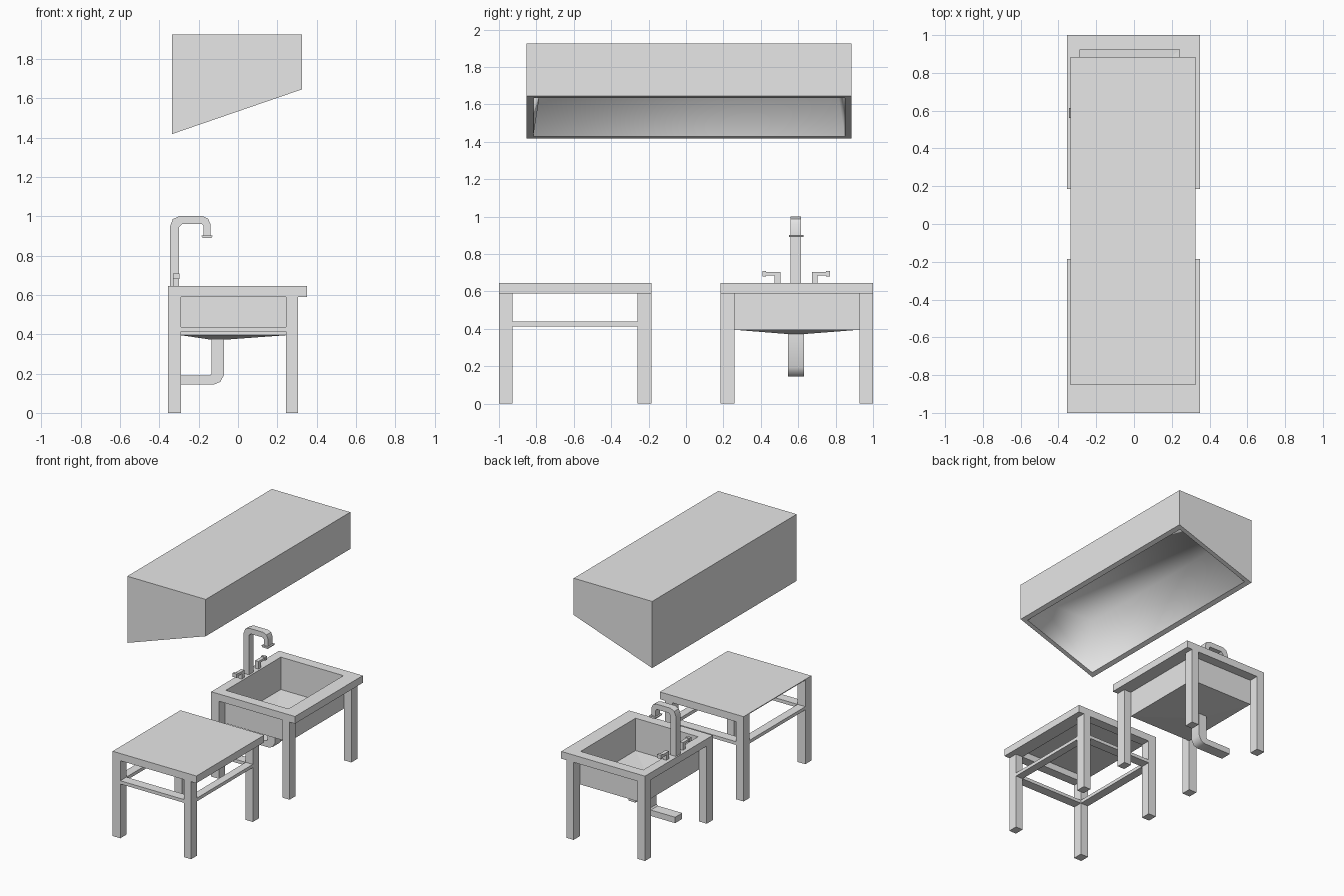
import bpy
import bmesh

cube = bpy.data.objects.get("Cube")
if cube:
    bpy.data.objects.remove(cube, do_unlink=True)

GREY = (0.8, 0.8, 0.8, 1)
mat = bpy.data.materials.new("plain_grey")
mat.use_nodes = True
mat.diffuse_color = GREY
mat.node_tree.nodes["Principled BSDF"].inputs["Base Color"].default_value = GREY


def finish(name, bm, smooth=False):
    bmesh.ops.recalc_face_normals(bm, faces=bm.faces)
    mesh = bpy.data.meshes.new(name)
    bm.to_mesh(mesh)
    bm.free()
    mesh.materials.append(mat)
    ob = bpy.data.objects.new(name, mesh)
    bpy.context.collection.objects.link(ob)
    if smooth:
        bpy.ops.object.select_all(action='DESELECT')
        ob.select_set(True)
        bpy.context.view_layer.objects.active = ob
        bpy.ops.object.shade_smooth_by_angle(angle=0.7)
    return ob


def add_box(bm, x, y, z):
    verts = bmesh.ops.create_cube(bm, size=1)["verts"]
    for v in verts:
        for i, (lo, hi) in enumerate((x, y, z)):
            v.co[i] = hi if v.co[i] > 0 else lo


def boxes(name, *dims):
    bm = bmesh.new()
    for d in dims:
        add_box(bm, *d)
    return finish(name, bm)


def prism(profile, y0, y1):
    """Closed x-z outline pulled along y."""
    bm = bmesh.new()
    face = bm.faces.new([bm.verts.new((x, y0, z)) for x, z in profile])
    out = bmesh.ops.extrude_face_region(bm, geom=[face])["geom"]
    for v in out:
        if isinstance(v, bmesh.types.BMVert):
            v.co.y = y1
    bmesh.ops.recalc_face_normals(bm, faces=bm.faces)
    return bm


# Shared frame dimensions
BACK, FRONT = -0.355, 0.35
IN_BACK, IN_FRONT, LEG_FRONT = -0.29, 0.245, 0.305
LEG_W, UNDER, TOP = 0.073, 0.59, 0.645


def legs(prefix, y0, y1):
    for xn, x in (("back", (BACK, IN_BACK)), ("front", (IN_FRONT, LEG_FRONT))):
        for yn, y in (("near", (y0, y0 + LEG_W)), ("far", (y1 - LEG_W, y1))):
            boxes(f"{prefix}_{xn}_{yn}_leg", (x, y, (0, UNDER)))


def ring(y0, y1, front, z, sides=("front", "near", "far", "back")):
    a, b = y0 + LEG_W, y1 - LEG_W
    parts = {"front": ((IN_FRONT, front), (a, b), z),
             "near": ((BACK, front), (y0, a), z),
             "far": ((BACK, front), (b, y1), z),
             "back": ((BACK, IN_BACK), (a, b), z)}
    return [parts[s] for s in sides]


# Table: thin sheet with an apron on three sides, open at the back
T0, T1 = -1.0, -0.185
legs("table", T0, T1)
boxes("table_sheet", ((BACK, FRONT), (T0, T1), (TOP - 0.006, TOP)))
boxes("table_apron", *ring(T0, T1, FRONT, (UNDER, TOP - 0.006), ("front", "near", "far")))
RAIL = (0.413, 0.438)
ta, tb = T0 + LEG_W, T1 - LEG_W
boxes("table_rails",
      ((IN_FRONT, LEG_FRONT), (ta, tb), RAIL), ((BACK, IN_BACK), (ta, tb), RAIL),
      ((IN_BACK, IN_FRONT), (T0, ta), RAIL), ((IN_BACK, IN_FRONT), (tb, T1), RAIL))

# Sink stand
S0, S1 = 0.185, 1.0
legs("sink", S0, S1)
boxes("sink_rim", *ring(S0, S1, FRONT, (UNDER, TOP)))

# Basin: open sheet with a floor falling to the drain
bm = bmesh.new()
sa, sb = S0 + LEG_W, S1 - LEG_W


def loop(x0, x1, y0, y1, z):
    return [bm.verts.new(c) for c in ((x0, y0, z), (x1, y0, z), (x1, y1, z), (x0, y1, z))]


loops = [loop(IN_BACK, IN_FRONT, sa, sb, TOP),
         loop(IN_BACK, IN_FRONT, sa, sb, 0.395),
         loop(-0.135, -0.07, 0.545, 0.63, 0.372)]
for up, low in zip(loops, loops[1:]):
    for i in range(4):
        j = (i + 1) % 4
        bm.faces.new((up[i], low[i], low[j], up[j]))
bm.faces.new(loops[-1][::-1])
basin = finish("basin", bm)
shell = basin.modifiers.new("thickness", 'SOLIDIFY')
shell.thickness = 0.006
shell.offset = -1

# Drain pipe with a bend to the back
finish("drain_pipe", prism([
    (-0.135, 0.372), (-0.135, 0.2), (-0.145, 0.19), (-0.35, 0.19), (-0.35, 0.145),
    (-0.12, 0.145), (-0.09, 0.158), (-0.07, 0.195), (-0.07, 0.372)], 0.545, 0.63), True)

# Tap: bent spout, nozzle flange and two levers
finish("tap_spout", prism([
    (-0.345, TOP), (-0.345, 0.95), (-0.332, 0.985), (-0.3, 1.0), (-0.18, 1.0),
    (-0.152, 0.988), (-0.14, 0.96), (-0.14, 0.9), (-0.175, 0.9), (-0.175, 0.95),
    (-0.185, 0.96), (-0.285, 0.96), (-0.3, 0.945), (-0.3, TOP)], 0.56, 0.615), True)
finish("tap_nozzle", prism([
    (-0.18, 0.89), (-0.187, 0.903), (-0.128, 0.903), (-0.135, 0.89)], 0.55, 0.628))
MID = 0.589
for side, s in (("near", -1), ("far", 1)):
    def span(a, b):
        return tuple(sorted((MID + s * a, MID + s * b)))
    boxes(f"tap_{side}_lever",
          ((-0.327, -0.3), span(0.085, 0.115), (TOP, 0.685)),
          ((-0.327, -0.3), span(0.085, 0.16), (0.685, 0.703)),
          ((-0.33, -0.297), span(0.16, 0.181), (0.68, 0.709)))

# Extractor hood: wedge with a recessed, softly shaded underside
bm = prism([(-0.335, 1.418), (-0.335, 1.925), (0.325, 1.925), (0.325, 1.645)], -0.852, 0.885)
under = min(bm.faces, key=lambda f: f.normal.z)
bmesh.ops.inset_region(bm, faces=[under], thickness=0.05)
floor = bmesh.ops.extrude_discrete_faces(bm, faces=[under])["faces"][0]
centre = floor.calc_center_median()
for v in floor.verts:
    v.co.x = centre.x + (v.co.x - centre.x) * 0.85
    v.co.y = centre.y + (v.co.y - centre.y) * 0.93
    v.co.z = 1.8
floor.smooth = True
for e in floor.edges:
    for f in e.link_faces:
        f.smooth = True
finish("extractor_hood", bm)
